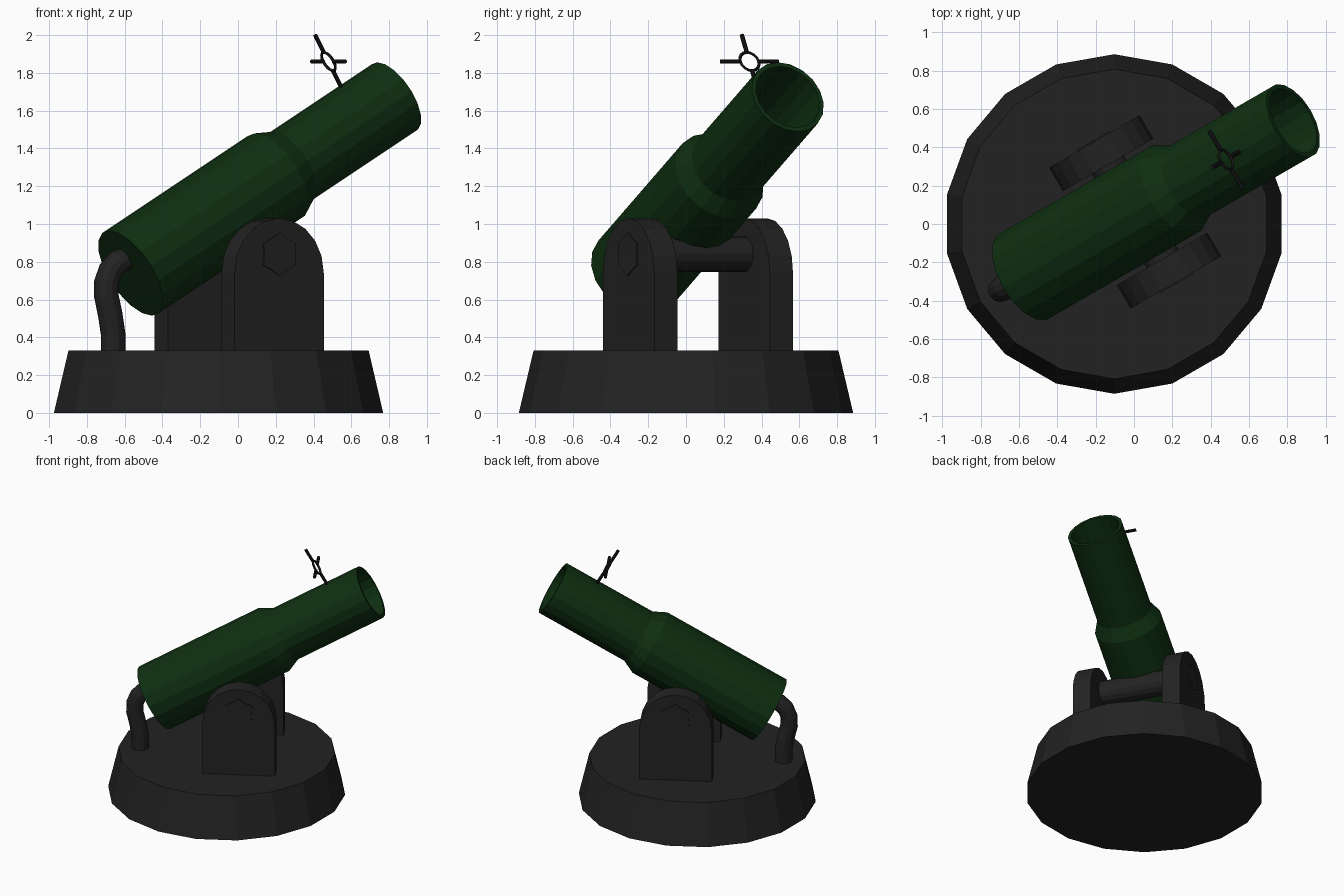
import bpy, bmesh, math
from mathutils import Matrix, Vector

if "Cube" in bpy.data.objects:
    bpy.data.objects.remove(bpy.data.objects["Cube"])

def material(name, rgb):
    m = bpy.data.materials.new(name)
    m.diffuse_color = (*rgb, 1)
    m.use_nodes = True
    m.node_tree.nodes["Principled BSDF"].inputs["Base Color"].default_value = m.diffuse_color
    return m

GREEN = material("dark green", (0.0045, 0.028, 0.0055))
GREY = material("charcoal", (0.0165, 0.0165, 0.0165))
BLACK = material("sight black", (0.008, 0.008, 0.008))

rad = math.radians
# Mount frame: x runs along the aim direction, y to its left
MOUNT = Matrix.Translation((-0.103, 0, 0)) @ Matrix.Rotation(rad(30), 4, 'Z')
# Barrel frame: x runs along the bore, z is up from it, origin at the breech
BARREL = MOUNT @ Matrix.Translation((-0.538, 0, 0.74)) @ Matrix.Rotation(rad(-30), 4, 'Y')

def finish(name, bm, mat, matrix):
    bmesh.ops.recalc_face_normals(bm, faces=bm.faces)
    bm.transform(matrix)
    me = bpy.data.meshes.new(name)
    bm.to_mesh(me)
    bm.free()
    me.materials.append(mat)
    ob = bpy.data.objects.new(name, me)
    bpy.context.collection.objects.link(ob)
    return ob

def loft(rings):
    """Skin a list of equal-length point rings and cap both ends."""
    bm = bmesh.new()
    vs = [[bm.verts.new(p) for p in ring] for ring in rings]
    n = len(vs[0])
    for a, b in zip(vs, vs[1:]):
        for i in range(n):
            j = (i + 1) % n
            bm.faces.new((a[i], a[j], b[j], b[i]))
    bm.faces.new(vs[0])
    bm.faces.new(vs[-1])
    return bm

def lathe_x(profile, n):
    return loft([[(x, r * math.sin(2 * math.pi * i / n), r * math.cos(2 * math.pi * i / n))
                  for i in range(n)] for x, r in profile])

def rod(name, a, b, r, n, mat, matrix):
    a, b = Vector(a), Vector(b)
    d = b - a
    turn = Matrix.Translation(a) @ Vector((1, 0, 0)).rotation_difference(d).to_matrix().to_4x4()
    return finish(name, lathe_x([(0, r), (d.length, r)], n), mat, matrix @ turn)

def prism_y(outline, y0, y1):
    return loft([[(x, y, z) for x, z in outline] for y in (y0, y1)])

# Base: tapered 18-sided drum
finish("base", loft([[(r * math.cos(rad(20 * i)), r * math.sin(rad(20 * i)), z)
                      for i in range(18)] for r, z in ((0.885, 0), (0.807, 0.33))]), GREY, MOUNT)

# Barrel: stepped tube with an open bore
finish("barrel", lathe_x([(0, 0.26), (1.03, 0.26), (1.13, 0.212), (1.865, 0.212),
                          (1.865, 0.187), (0.9, 0.187)], 18), GREEN, BARREL)

# Support brackets with rounded tops, and their star bolts
PX, PZ = 0.126, 0.84
arch = [(PX + 0.2725, 0.32)]
arch += [(PX + 0.2725 * math.cos(math.pi * k / 10), 0.74 + 0.29 * math.sin(math.pi * k / 10))
         for k in range(11)]
arch += [(PX - 0.2725, 0.32)]
star = []
for k in range(12):
    r = 0.115 if k % 2 else 0.095
    star.append((PX + r * math.cos(rad(30 * k)), PZ + r * math.sin(rad(30 * k))))
for side, s in (("right", -1), ("left", 1)):
    finish(side + "_bracket", prism_y(arch, s * 0.283, s * 0.424), GREY, MOUNT)
    finish(side + "_bolt", prism_y(star, s * 0.42, s * 0.432), GREY, MOUNT)

# Axle between the brackets
rod("axle", (PX, -0.3, PZ), (PX, 0.3, PZ), 0.095, 16, GREY, MOUNT)

# Bent feed pipe from the base to the breech, swept in the mount's x-z plane
path = [(-0.645, 0.31), (-0.645, 0.42), (-0.662, 0.52), (-0.686, 0.62), (-0.686, 0.69),
        (-0.66, 0.755), (-0.615, 0.8), (-0.56, 0.82), (-0.50, 0.825)]
rings = []
for i, (x, z) in enumerate(path):
    a, b = path[max(i - 1, 0)], path[min(i + 1, len(path) - 1)]
    t = Vector((b[0] - a[0], 0, b[1] - a[1])).normalized()
    side = Vector((0, 1, 0))
    up = t.cross(side)
    rings.append([Vector((x, 0, z)) + 0.065 * (math.cos(rad(30 * k)) * side + math.sin(rad(30 * k)) * up)
                  for k in range(12)])
finish("feed_pipe", loft(rings), GREY, MOUNT)

# Sight: ring with four spokes
SX, SZ, R = 1.608, 0.365, 0.056
bm = bmesh.new()
loops = []
for k in range(16):
    c, s = math.cos(math.pi * k / 8), math.sin(math.pi * k / 8)
    loops.append([bm.verts.new((SX + dx, (R + dr) * c, SZ + (R + dr) * s))
                  for dx, dr in ((-.009, 0), (0, .009), (.009, 0), (0, -.009))])
for k in range(16):
    a, b = loops[k], loops[(k + 1) % 16]
    for i in range(4):
        j = (i + 1) % 4
        bm.faces.new((a[i], a[j], b[j], b[i]))
finish("sight_ring", bm, BLACK, BARREL)
for name, (dy, dz), end in (("top", (0, 1), 0.163), ("post", (0, -1), 0.17),
                            ("left", (1, 0), 0.175), ("right", (-1, 0), 0.175)):
    rod("sight_" + name, (SX, dy * R, SZ + dz * R), (SX, dy * end, SZ + dz * end),
        0.012, 8, BLACK, BARREL)
